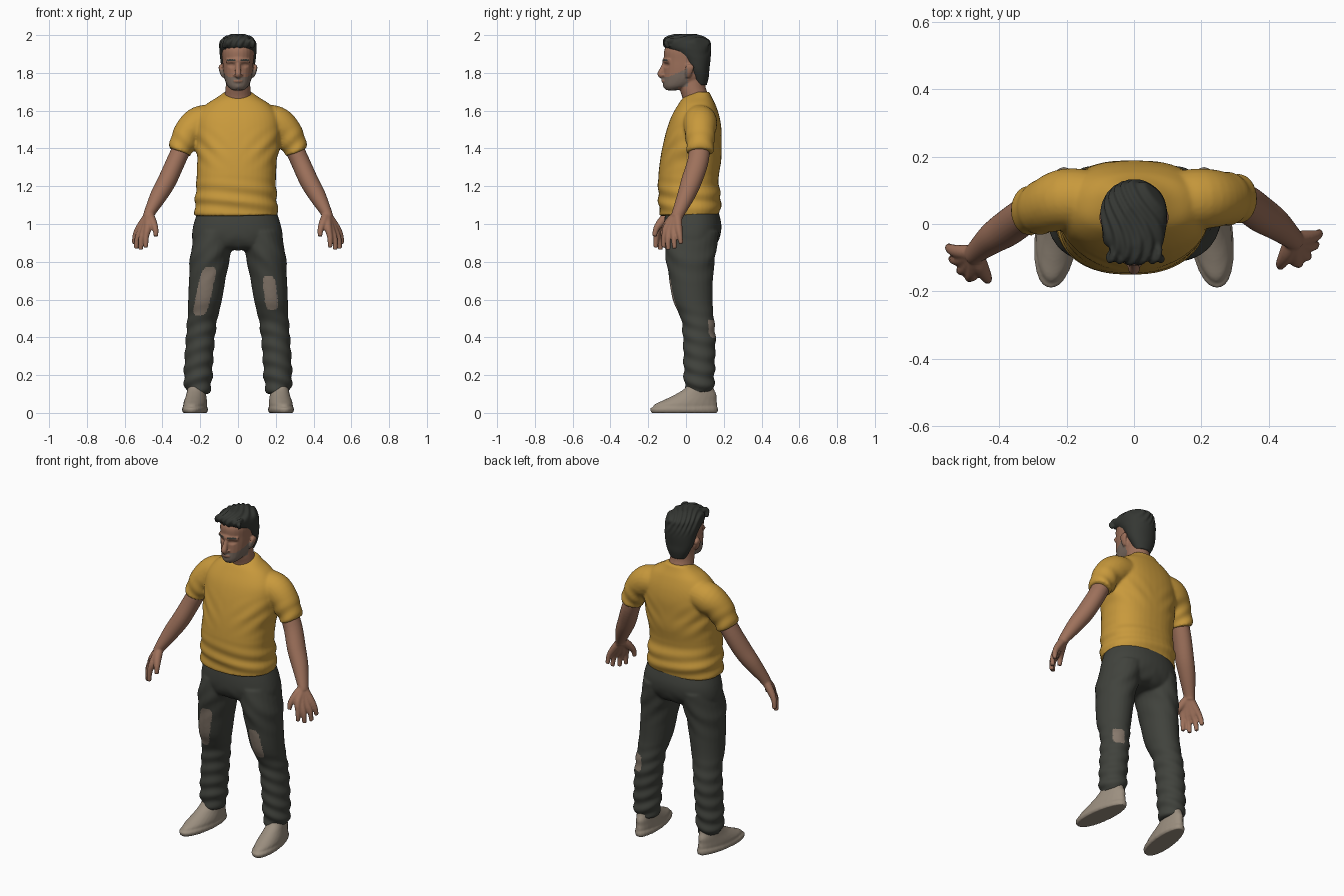
import bpy, bmesh
from math import sin, cos, pi
from mathutils import Vector

cube = bpy.data.objects.get("Cube")
if cube:
    bpy.data.objects.remove(cube)


def material(name, r, g, b):
    m = bpy.data.materials.new(name)
    m.use_nodes = True
    m.diffuse_color = (r, g, b, 1)
    bsdf = next(n for n in m.node_tree.nodes if n.type == 'BSDF_PRINCIPLED')
    bsdf.inputs["Base Color"].default_value = (r, g, b, 1)
    bsdf.inputs["Roughness"].default_value = 0.9
    return m


SHIRT = material("mustard_cloth", .58, .32, .045)
DENIM = material("charcoal_denim", .052, .055, .046)
PATCH = material("worn_patch", .24, .19, .15)
SKIN = material("skin", .34, .165, .105)
STUBBLE = material("stubble", .2, .15, .12)
HAIR = material("dark_hair", .035, .038, .033)
SHOE = material("taupe_canvas", .33, .275, .215)


def spline(rows, steps):
    """Catmull-Rom resampling of number rows."""
    out = []
    for i in range(len(rows) - 1):
        a, b, c, d = (rows[min(max(i + k, 0), len(rows) - 1)] for k in (-1, 0, 1, 2))
        for j in range(steps):
            t = j / steps
            out.append([q + .5 * t * (r - p + t * (2 * p - 5 * q + 4 * r - s + t * (3 * (q - r) + s - p)))
                        for p, q, r, s in zip(a, b, c, d)])
    return out + [list(rows[-1])]


def loft(bm, rows, level=False, sides=24, square=1.0, steps=5):
    """Closed tube through rows of x, y, z, radius u, radius v."""
    rows = spline(rows, steps)
    centres = [Vector(r[:3]) for r in rows]
    rings = []
    for i, r in enumerate(rows):
        u, v = Vector((1, 0, 0)), Vector((0, 1, 0))
        if not level:
            t = (centres[min(i + 1, len(rows) - 1)] - centres[max(i - 1, 0)]).normalized()
            u = t.cross(v).normalized()
            v = u.cross(t)
        ring = []
        for k in range(sides):
            c, s = cos(2 * pi * k / sides), sin(2 * pi * k / sides)
            cu = abs(c) ** square * (1 if c > 0 else -1)
            sv = abs(s) ** square * (1 if s > 0 else -1)
            ring.append(bm.verts.new(centres[i] + u * cu * r[3] + v * sv * r[4]))
        rings.append(ring)
    for a, b in zip(rings, rings[1:]):
        for k in range(sides):
            n = (k + 1) % sides
            bm.faces.new((a[k], a[n], b[n], b[k]))
    bm.faces.new(rings[0][::-1])
    bm.faces.new(rings[-1])


def tube(bm, points, radii):
    loft(bm, [(*p, r, r) for p, r in zip(points, radii)], sides=12)


def fuse(name, bm, mats, voxel=.008, rounds=5, fold=None, rule=None):
    """Blend overlapping volumes into one smooth skin, add folds, colour faces."""
    bmesh.ops.recalc_face_normals(bm, faces=bm.faces)
    raw = bpy.data.meshes.new(name)
    bm.to_mesh(raw)
    bm.free()
    ob = bpy.data.objects.new(name, raw)
    bpy.context.collection.objects.link(ob)
    rm = ob.modifiers.new("blend", 'REMESH')
    rm.mode, rm.voxel_size = 'VOXEL', voxel
    sm = ob.modifiers.new("soften", 'SMOOTH')
    sm.factor, sm.iterations = .5, rounds
    dg = bpy.context.evaluated_depsgraph_get()
    mesh = bpy.data.meshes.new_from_object(ob.evaluated_get(dg))
    ob.modifiers.clear()
    ob.data = mesh
    mesh.materials.clear()
    for m in mats:
        mesh.materials.append(m)
    if fold:
        moved = [v.co + v.normal * fold(v.co) for v in mesh.vertices]
        for v, co in zip(mesh.vertices, moved):
            v.co = co
    for p in mesh.polygons:
        p.use_smooth = True
        p.material_index = rule(p.center, p.normal) if rule else 0
    return ob


def arm_point(s, x, y, z, *r):
    """Mirror an arm point; the -x arm swings a little further forward."""
    swing = .042 * min(max((x - .2) / .12, 0), 1) if s < 0 else 0
    return (s * x, y - swing, z, *r)


# T-shirt: body and both sleeves
bm = bmesh.new()
loft(bm, [(-.01, .018, 1.045, .222, .158), (-.01, .02, 1.13, .217, .166), (-.01, .012, 1.23, .21, .16),
          (-.005, .025, 1.34, .212, .162), (0, .033, 1.42, .222, .155), (0, .043, 1.5, .225, .145),
          (0, .05, 1.57, .215, .127), (0, .057, 1.63, .172, .1), (0, .062, 1.67, .112, .075),
          (0, .082, 1.7, .07, .042)], level=True, sides=40, square=.85)
for s in (-1, 1):
    loft(bm, [arm_point(s, *p) for p in
              [(.1, .07, 1.55, .08, .085), (.2, .075, 1.535, .09, .09),
               (.268, .075, 1.475, .078, .08), (.309, .075, 1.38, .062, .07)]])


def shirt_fold(p):
    low = max(0, 1 - abs(p.z - 1.12) / .14)
    under = max(0, 1 - abs(p.z - 1.4) / .12) * min(abs(p.x) / .2, 1)
    return .005 * low * sin(75 * p.z + 9 * p.x + 6 * p.y) + .004 * under * sin(60 * (p.z - abs(p.x)))


fuse("t_shirt", bm, [SHIRT], fold=shirt_fold)

# Trousers: hips and both legs, with worn patches on the knees and one calf
bm = bmesh.new()
loft(bm, [(-.005, .03, 1.09, .2, .135), (-.005, .035, 1.0, .23, .152), (-.003, .032, .93, .24, .147),
          (0, .028, .88, .225, .12), (0, .025, .86, .18, .08)], level=True, sides=40, square=.9)
for s in (-1, 1):
    loft(bm, [(s * x, y, z, u, v) for x, y, z, u, v in
              [(.12, .035, .96, .105, .14), (.143, .025, .85, .108, .135), (.158, .025, .75, .1, .121),
               (.174, .035, .6, .09, .106), (.188, .06, .5, .08, .088), (.199, .07, .4, .077, .087),
               (.209, .07, .25, .076, .083), (.212, .07, .16, .074, .08), (.212, .07, .105, .06, .072)]],
         level=True)


def trouser_fold(p):
    shin = max(0, min(1, (.58 - p.z) / .12))
    ankle = max(0, 1 - p.z / .3)
    thigh = max(0, 1 - abs(p.z - .82) / .15)
    return ((.003 * shin + .004 * ankle) * sin(80 * p.z + 25 * abs(p.x) + 18 * p.y)
            + .003 * thigh * sin(55 * (p.z + abs(p.x)) + 10 * p.y))


def trouser_colour(p, n):
    def worn(x, z, slope, w, h):
        return (abs(p.x - x - slope * (p.z - z)) / w) ** 4 + (abs(p.z - z) / h) ** 4 < 1
    if n.y < 0:
        return int(worn(-.177, .645, .23, .04, .13) or worn(.172, .635, -.12, .034, .09))
    return int(worn(.225, .445, 0, .03, .05))


fuse("trousers", bm, [DENIM, PATCH], fold=trouser_fold, rule=trouser_colour)

# Arms and hands
for s, side in ((-1, "right"), (1, "left")):
    bm = bmesh.new()
    loft(bm, [arm_point(s, *p) for p in
              [(.27, .075, 1.46, .05, .055), (.325, .065, 1.34, .05, .056), (.375, .03, 1.23, .05, .055),
               (.42, 0, 1.15, .045, .047), (.468, -.04, 1.06, .03, .034), (.476, -.048, 1.035, .028, .032)]])
    wrist = (.47, -.045, 1.05)
    # Knuckle, middle joint and tip of each finger
    for knuckle, joint, tip in [((.476, -.1, .985), (.487, -.115, .93), (.488, -.118, .875)),
                                ((.492, -.084, .973), (.512, -.095, .92), (.515, -.094, .864)),
                                ((.507, -.062, .974), (.532, -.064, .925), (.539, -.06, .87)),
                                ((.518, -.04, .985), (.543, -.033, .94), (.549, -.026, .895))]:
        tube(bm, [arm_point(s, *p) for p in (wrist, knuckle, joint, tip)], [.025, .021, .0155, .012])
    tube(bm, [arm_point(s, *p) for p in (wrist, (.455, -.085, 1.015), (.438, -.115, .975), (.434, -.125, .935))],
         [.024, .024, .017, .012])
    fuse(side + "_arm", bm, [SKIN], voxel=.005, rounds=4)

# Head, neck, nose, ears, brow and lips
bm = bmesh.new()
loft(bm, [(0, -.075, 1.708, .03, .03), (0, -.045, 1.73, .055, .073), (0, -.012, 1.77, .072, .107),
          (0, 0, 1.82, .08, .117), (0, .003, 1.865, .083, .118), (0, .003, 1.92, .085, .118),
          (0, .005, 1.96, .07, .095), (0, .005, 1.98, .045, .065)], level=True, square=.92)
loft(bm, [(0, .065, 1.6, .09, .075), (0, .052, 1.67, .073, .072), (0, .035, 1.72, .066, .07),
          (0, .03, 1.78, .06, .07)], level=True)
tube(bm, [(0, -.108, 1.862), (0, -.122, 1.825), (0, -.134, 1.793), (0, -.12, 1.78)], [.012, .014, .018, .012])
tube(bm, [(-.062, -.085, 1.862), (0, -.11, 1.866), (.062, -.085, 1.862)], [.011, .016, .011])
tube(bm, [(-.024, -.112, 1.757), (0, -.12, 1.758), (.024, -.112, 1.757)], [.005, .011, .005])
tube(bm, [(0, -.098, 1.735), (0, -.1, 1.718)], [.025, .02])
for s in (-1, 1):
    tube(bm, [(s * .015, -.115, 1.788), (s * .018, -.115, 1.782)], [.012, .01])
    loft(bm, [(s * .078, .01, 1.775, .006, .012), (s * .087, .014, 1.8, .01, .02),
              (s * .093, .02, 1.83, .01, .024), (s * .09, .02, 1.845, .006, .014)], level=True, sides=12)


def face_fold(p):
    socket = ((abs(p.x) - .034) / .022) ** 2 + ((p.z - 1.84) / .014) ** 2
    return -.007 * max(0, 1 - socket) if p.y < -.04 else 0


def face_colour(p, n):
    brow = p.y < -.06 and .014 < abs(p.x) < .058 and abs(p.z - 1.867 + .1 * (abs(p.x) - .03) ** 2) < .0055
    if brow:
        return 2
    lips = abs(p.x) < .024 and abs(p.z - 1.757) < .007
    jaw = p.y < .01 and 1.7 < p.z < 1.775 + max(0, p.y + .1) * .45 and not lips
    moustache = abs(p.x) < .035 and 1.765 < p.z < 1.777
    neck = p.z < 1.725 and p.y > -.04
    return int((jaw or moustache) and p.y < .01 and not neck)


fuse("head", bm, [SKIN, STUBBLE, HAIR], voxel=.005, rounds=4, fold=face_fold, rule=face_colour)

# Swept hair with ridged locks
bm = bmesh.new()
loft(bm, [(0, .078, 1.735, .048, .032), (0, .072, 1.78, .071, .049), (0, .062, 1.82, .086, .062),
          (0, .05, 1.87, .094, .08), (0, .03, 1.91, .099, .102), (0, .008, 1.938, .1, .122),
          (0, .002, 1.968, .093, .123), (0, -.005, 1.99, .07, .098), (0, -.005, 2.003, .035, .06)],
     level=True, sides=32)
for i in range(-3, 4):
    x = i * .024
    tube(bm, [(x, -.09, 1.945 - .01 * (i % 2)), (x * .95 + .006, -.1, 1.968), (x * .8, -.04, 1.985 - abs(x) * .2)],
         [.012, .016, .012])


def lock_ridges(p):
    top = max(0, min(1, (p.z - 1.88) / .07))
    return .0035 * top * sin(190 * p.x + 14 * sin(11 * p.y + 9 * p.z))


fuse("hair", bm, [HAIR], voxel=.005, rounds=4, fold=lock_ridges)

# Shoes: sole, upper and laces, toes turned slightly outward
for s, side in ((-1, "right"), (1, "left")):
    bm = bmesh.new()
    loft(bm, [(0, -.008, 0, .056, .175), (0, -.01, .015, .062, .18), (0, -.01, .028, .06, .178)],
         level=True, square=.9)
    loft(bm, [(0, -.008, .02, .056, .172), (0, 0, .045, .058, .166), (0, .022, .068, .055, .14),
              (0, .05, .095, .05, .112), (0, .068, .125, .047, .08), (0, .075, .15, .044, .068)], level=True)
    for i in range(4):
        y, z = -.085 + .026 * i, .066 + .014 * i
        tube(bm, [(-.03, y, z - .006), (0, y - .004, z + .006), (.03, y, z - .006)], [.005, .006, .005])
    for v in bm.verts:
        width = 1.06 - .9 * max(0, v.co.y - .02)
        v.co.x = s * (.226 + v.co.x * width - .11 * v.co.y)
    fuse(side + "_shoe", bm, [SHOE], voxel=.006, rounds=3)
